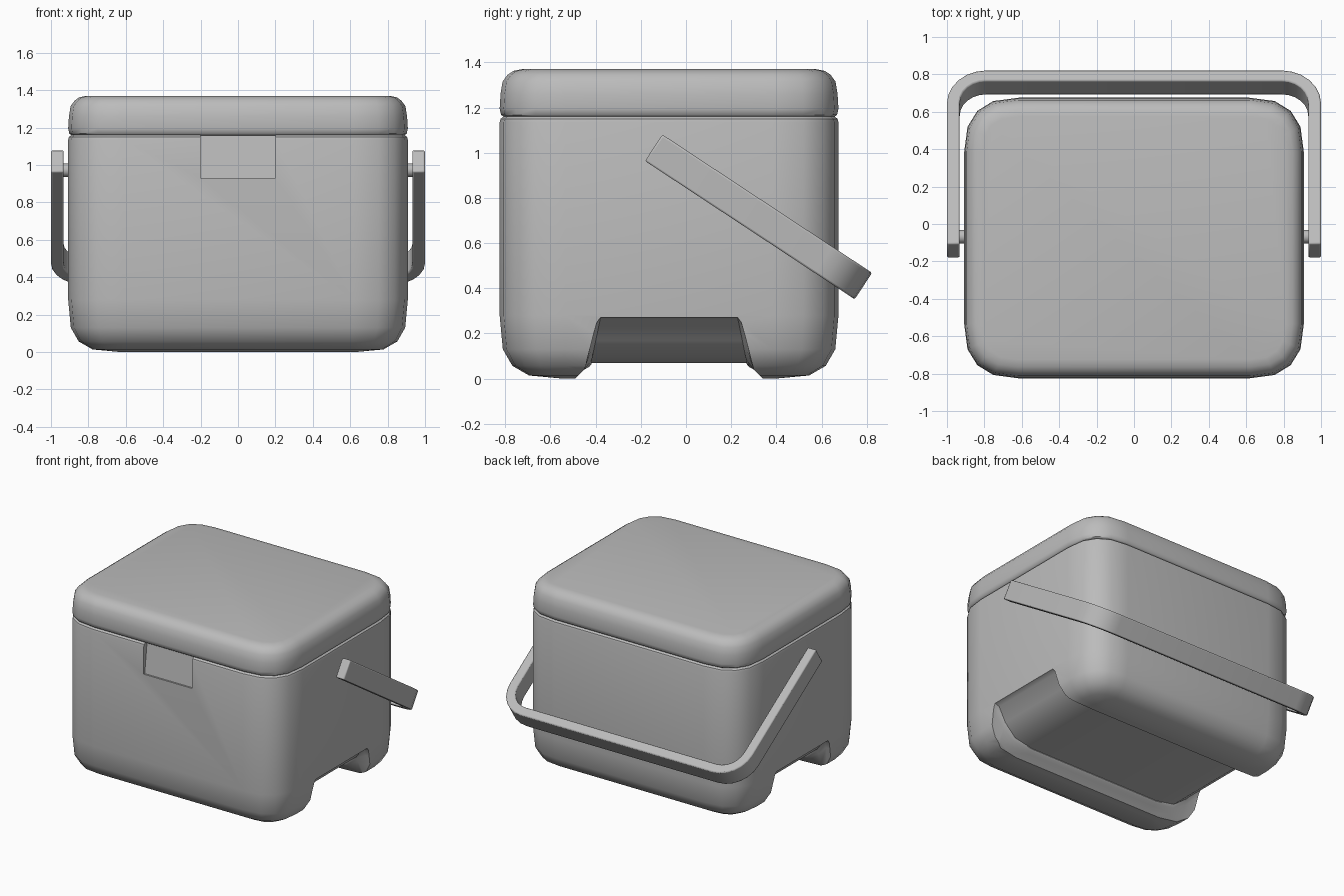
import bpy, bmesh, math
from mathutils import Vector

if "Cube" in bpy.data.objects:
    bpy.data.objects.remove(bpy.data.objects["Cube"])

grey = bpy.data.materials.new("plain grey")
grey.diffuse_color = (0.5, 0.5, 0.5, 1)
grey.use_nodes = True
grey.node_tree.nodes["Principled BSDF"].inputs["Base Color"].default_value = grey.diffuse_color
CY = -0.075  # centre of the box in y


def finish(name, bm, angle=42):
    bmesh.ops.recalc_face_normals(bm, faces=bm.faces)
    me = bpy.data.meshes.new(name)
    bm.to_mesh(me)
    bm.free()
    ob = bpy.data.objects.new(name, me)
    bpy.context.collection.objects.link(ob)
    me.materials.append(grey)
    shade(ob, angle)
    return ob


def shade(ob, angle):
    bpy.ops.object.select_all(action='DESELECT')
    ob.select_set(True)
    bpy.context.view_layer.objects.active = ob
    bpy.ops.object.shade_smooth_by_angle(angle=math.radians(angle))


def loft(sections):
    """Skin equal-length closed loops and cap both ends."""
    bm = bmesh.new()
    rings = [[bm.verts.new(p) for p in s] for s in sections]
    n = len(rings[0])
    for a, b in zip(rings, rings[1:]):
        for i in range(n):
            j = (i + 1) % n
            bm.faces.new((a[i], a[j], b[j], b[i]))
    bm.faces.new(rings[0])
    bm.faces.new(rings[-1])
    return bm


def soft_arc(p, seg=4):
    """Quarter arc, slightly fuller than a circle."""
    return [(abs(math.cos(t)) ** p if i < seg else 0.0, math.sin(t) ** p)
            for i, t in ((i, i * math.pi / 2 / seg) for i in range(seg + 1))]


def rounded_ring(inset, z, r=0.29):
    """Rounded rectangle loop of the box footprint."""
    rr = max(r - inset, 0.01)
    hx, hy = 0.908 - inset - rr, 0.75 - inset - rr
    pts = []
    for q, (sx, sy) in enumerate(((1, 1), (-1, 1), (-1, -1), (1, -1))):
        arc = soft_arc(0.8)
        for c, s in (arc if q % 2 == 0 else arc[::-1]):
            pts.append((sx * (hx + rr * c), CY + sy * (hy + rr * s), z))
    return pts


def cut(ob, cutter):
    m = ob.modifiers.new("cut", 'BOOLEAN')
    m.object, m.operation, m.solver = cutter, 'DIFFERENCE', 'EXACT'
    bpy.ops.object.select_all(action='DESELECT')
    bpy.context.view_layer.objects.active = ob
    ob.select_set(True)
    bpy.ops.object.modifier_apply(modifier=m.name)
    bpy.data.objects.remove(cutter)


# Box body: rounded base rising to a small lip under the lid
R = 0.28
base = [(R * (1 - s), R * (1 - c)) for c, s in soft_arc(0.65)]
profile = base[::-1] if base[0][1] > base[-1][1] else base
profile += [(0, 1.135), (0.004, 1.15), (0.02, 1.162)]
body = finish("body", loft([rounded_ring(i, z) for i, z in profile]))

# Channel under the body, rising into a finger grip at each side
half = [(0.55, 0.07), (0.70, 0.095), (0.80, 0.17), (0.87, 0.26), (0.95, 0.285)]


def channel(x, h):
    side = [(0.45, -0.05), (0.415, 0.0), (0.375, 0.04),
            (0.36 - 0.1 * h, 0.75 * h), (0.352 - 0.12 * h, 0.92 * h), (0.36 - 0.21 * h, h)]
    return ([(x, CY + y, z) for y, z in side]
            + [(x, CY - y, z) for y, z in reversed(side)])


stations = [(-x, h) for x, h in reversed(half)] + half
cut(body, finish("channel_cutter", loft([channel(x, h) for x, h in stations])))

# Shallow finger recess at the top of the front
yf = CY - 0.75
cut(body, finish("recess_cutter", loft([
    [(x, yf - 0.05, 0.93), (x, yf + 0.012, 0.93), (x, yf + 0.045, 1.2), (x, yf - 0.05, 1.2)]
    for x in (-0.2, 0.2)])))
shade(body, 35)

# Lid with a softly rounded top edge
lid_profile = [(0.02, 1.158), (0.006, 1.168), (0, 1.195), (0.004, 1.26), (0.013, 1.315),
               (0.035, 1.345), (0.06, 1.362), (0.10, 1.37)]
finish("lid", loft([rounded_ring(i, z) for i, z in lid_profile]))

# Carrying handle: flat U-shaped strap swung down behind the box
along = Vector((0, 0.925, -0.61)).normalized()
across = Vector((0, 0.61, 0.925)).normalized()
start = Vector((0, -0.143, 1.022))
LENGTH, WIDTH, THICK, CORNER = 1.112, 0.14, 0.068, 0.21


def strap_path(offset):
    r = CORNER - offset
    right = [(1 - offset, 0)]
    for i in range(7):
        t = i * math.pi / 12
        right.append((1 - CORNER + r * math.cos(t), LENGTH - CORNER + r * math.sin(t)))
    return right + [(-x, u) for x, u in reversed(right)]


sections = []
for (xo, uo), (xi, ui) in zip(strap_path(0), strap_path(THICK)):
    o = start + along * uo + Vector((xo, 0, 0))
    n = start + along * ui + Vector((xi, 0, 0))
    w = across * WIDTH / 2
    sections.append([o + w, n + w, n - w, o - w])
handle = finish("handle", loft(sections))
bev = handle.modifiers.new("soft edges", 'BEVEL')
bev.width, bev.segments, bev.limit_method = 0.008, 2, 'ANGLE'
bev.angle_limit = math.radians(50)

# Pivot pins joining the handle to the body
pivot = start + along * 0.09
for sx, side in ((1, "right"), (-1, "left")):
    rings = [[(sx * x, pivot.y + 0.036 * math.cos(a), pivot.z + 0.036 * math.sin(a))
              for a in (k * math.pi / 8 for k in range(16))] for x in (0.88, 0.96)]
    finish(side + "_pivot_pin", loft(rings))
